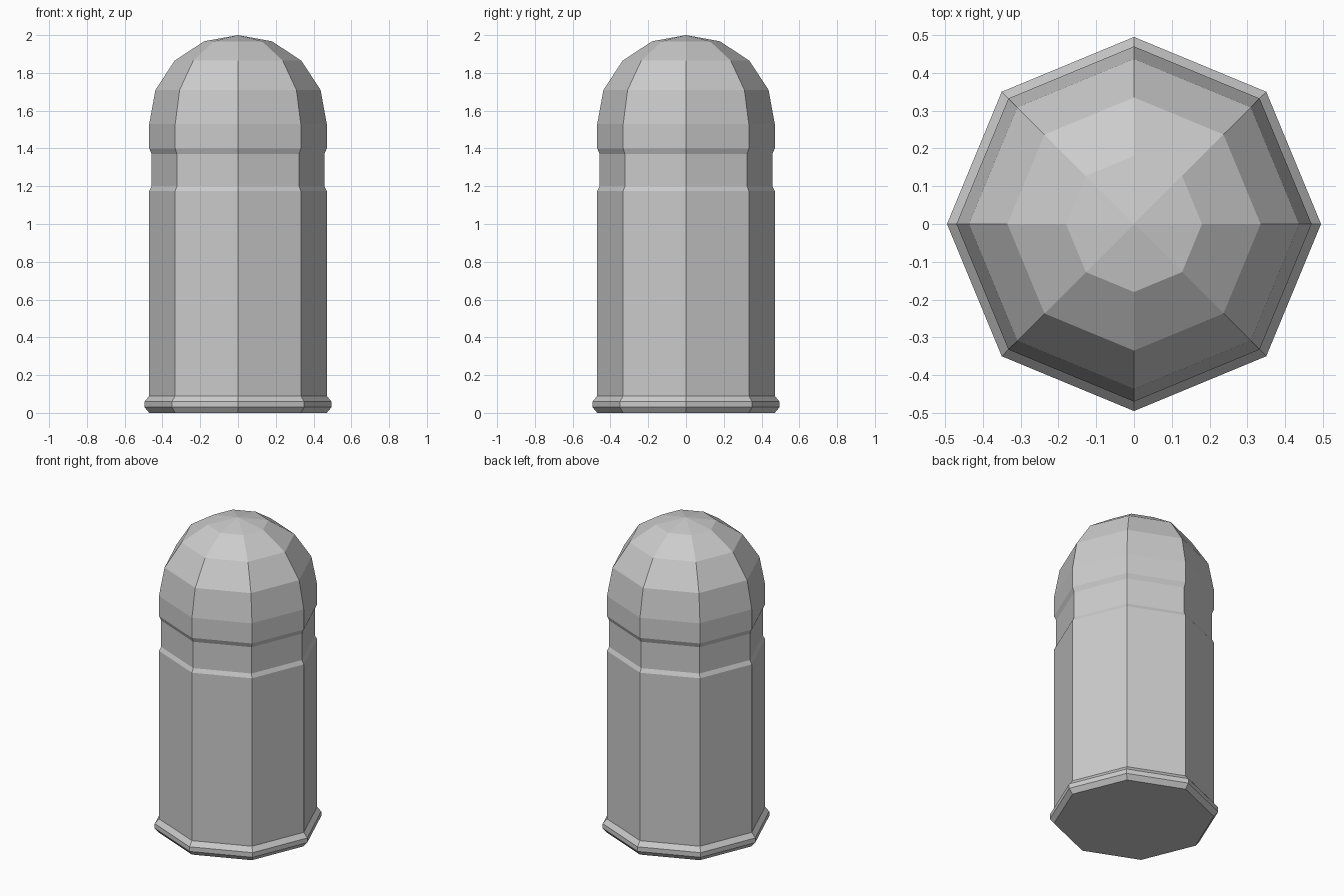
import bpy, bmesh
from math import cos, sin, pi

cube = bpy.data.objects.get("Cube")
if cube:
    bpy.data.objects.remove(cube, do_unlink=True)

SIDES = 8

grey = bpy.data.materials.new("light_grey")
grey.use_nodes = True
grey.diffuse_color = (0.6, 0.6, 0.6, 1)
grey.node_tree.nodes["Principled BSDF"].inputs["Base Color"].default_value = (0.6, 0.6, 0.6, 1)


def lathe(name, profile, cap_bottom=False):
    """Turn (radius, height) points into a faceted shell; radius 0 makes a tip."""
    bm = bmesh.new()
    rings = []
    for r, z in profile:
        if r == 0:
            rings.append([bm.verts.new((0, 0, z))] * SIDES)
        else:
            rings.append([bm.verts.new((r * cos(2 * pi * i / SIDES), r * sin(2 * pi * i / SIDES), z))
                          for i in range(SIDES)])
    for low, high in zip(rings, rings[1:]):
        for i in range(SIDES):
            j = (i + 1) % SIDES
            corners = [low[i], low[j], high[j], high[i]]
            bm.faces.new(list(dict.fromkeys(corners)))
    if cap_bottom:
        bm.faces.new(rings[0][::-1])
    mesh = bpy.data.meshes.new(name)
    bm.to_mesh(mesh)
    bm.free()
    mesh.materials.append(grey)
    obj = bpy.data.objects.new(name, mesh)
    bpy.context.scene.collection.objects.link(obj)
    return obj


# Flared base rim and straight body
lathe("body", [(0.47, 0), (0.495, 0.03), (0.495, 0.06), (0.47, 0.09), (0.47, 1.175)], cap_bottom=True)

# Recessed band around the neck
lathe("neck_groove", [(0.47, 1.175), (0.457, 1.2), (0.457, 1.37), (0.47, 1.4)])

# Rounded faceted top
lathe("dome", [(0.47, 1.4), (0.47, 1.53), (0.437, 1.71), (0.335, 1.865), (0.18, 1.967), (0, 2)])
